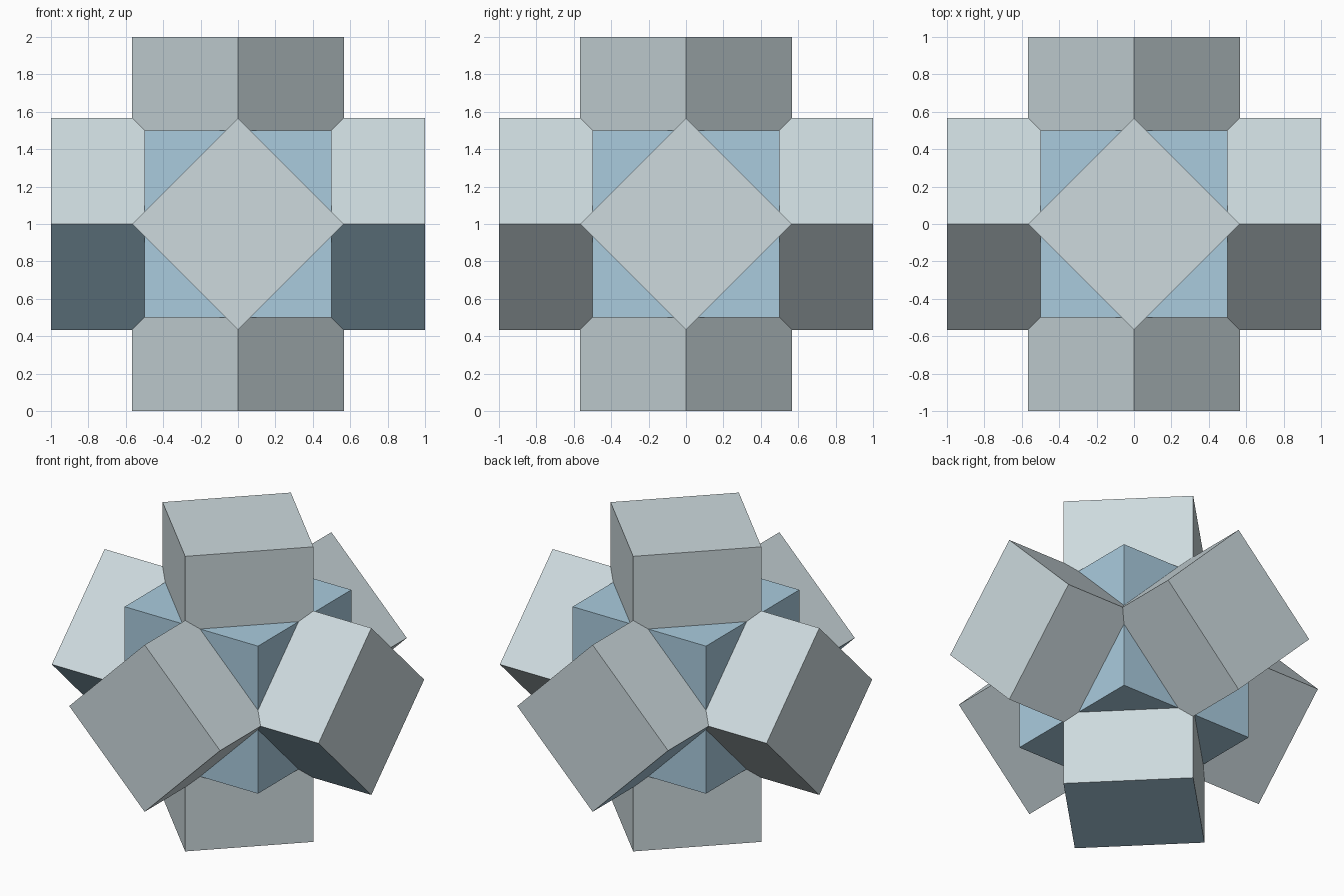
import bpy, bmesh
from math import radians
from mathutils import Matrix, Vector

old = bpy.data.objects.get("Cube")
if old:
    bpy.data.objects.remove(old, do_unlink=True)


def make_material(name, rgb):
    mat = bpy.data.materials.new(name)
    mat.use_nodes = True
    mat.diffuse_color = (*rgb, 1)
    mat.node_tree.nodes["Principled BSDF"].inputs["Base Color"].default_value = (*rgb, 1)
    return mat


pale_grey = make_material("pale grey", (0.61, 0.70, 0.73))
light_blue = make_material("light blue", (0.40, 0.60, 0.73))
CENTRE = Vector((0, 0, 1))


def make_box(name, size, materials, turn_axis=None):
    """Box at the centre, turned an eighth about its long axis; its underside takes the last material."""
    bm = bmesh.new()
    bmesh.ops.create_cube(bm, size=1)
    bmesh.ops.scale(bm, vec=size, verts=bm.verts)
    bm.normal_update()
    for face in bm.faces:
        face.material_index = len(materials) - 1 if face.normal.z < -0.9 else 0
    if turn_axis:
        # the underside of the y bar turns toward -x, that of the x bar toward -y
        turn = Matrix.Rotation(radians(45 if turn_axis == "Y" else -45), 3, turn_axis)
        bmesh.ops.rotate(bm, matrix=turn, verts=bm.verts)
    mesh = bpy.data.meshes.new(name)
    bm.to_mesh(mesh)
    bm.free()
    for mat in materials:
        mesh.materials.append(mat)
    obj = bpy.data.objects.new(name, mesh)
    obj.location = CENTRE
    bpy.context.collection.objects.link(obj)


# Core cube
make_box("core_cube", (1, 1, 1), [light_blue])

# Three crossing square bars, one along each axis
WIDTH, LENGTH = 0.8, 2
for i, axis in enumerate("XYZ"):
    size = [WIDTH] * 3
    size[i] = LENGTH
    make_box(f"bar_along_{axis.lower()}", size, [pale_grey, light_blue], axis)
